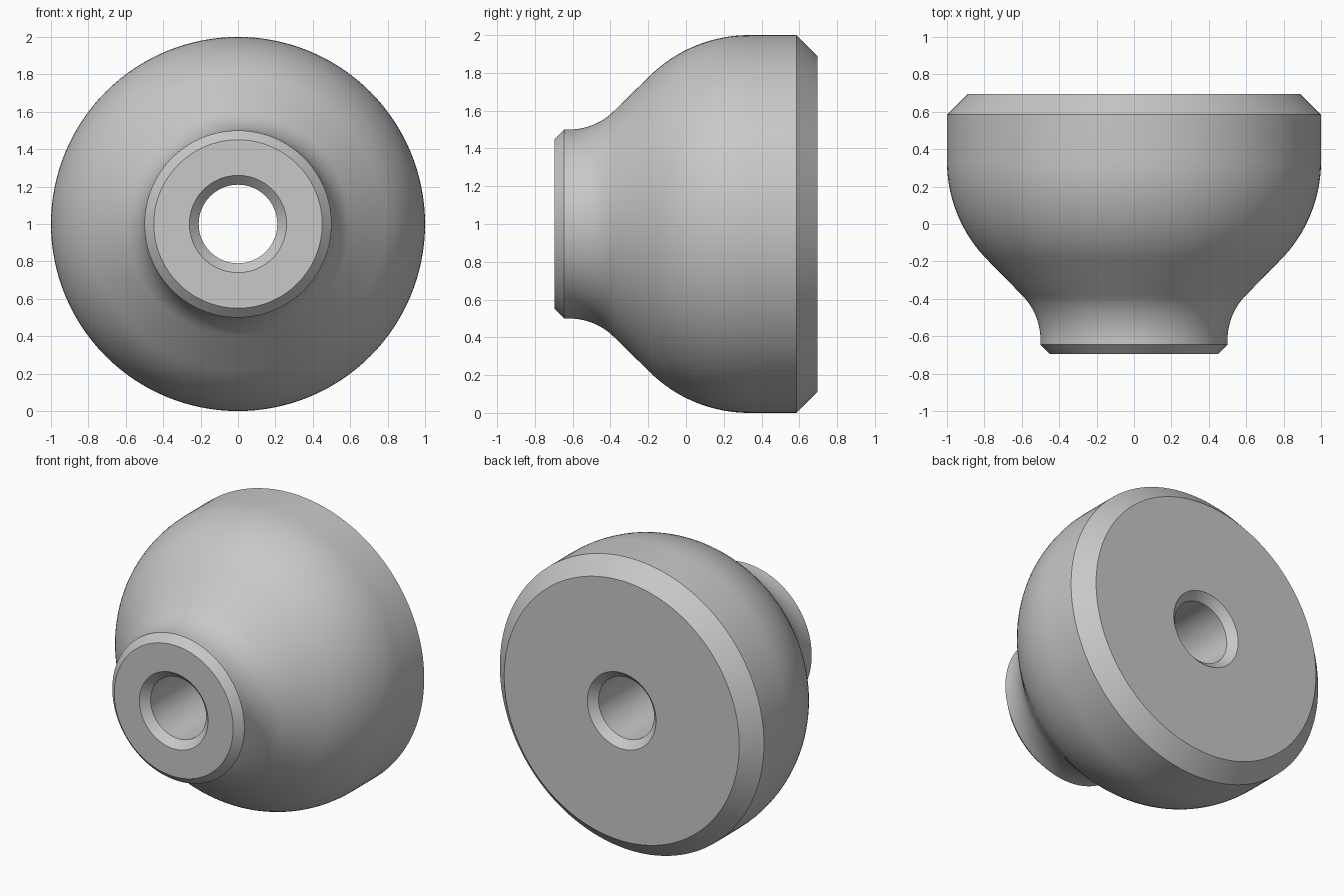
import bpy, bmesh
from math import radians, sin, cos, tau
from mathutils import Vector

if "Cube" in bpy.data.objects:
    bpy.data.objects.remove(bpy.data.objects["Cube"], do_unlink=True)

SEGMENTS = 128
STEPS = 16
AXIS = Vector((0, 0, 1))


def arc(centre_r, centre_y, radius, start, end):
    """Points (radius, y) along a circular arc, angles in degrees."""
    angles = [radians(start + (end - start) * i / STEPS) for i in range(STEPS + 1)]
    return [(centre_r + radius * cos(a), centre_y + radius * sin(a)) for a in angles]


# Plain grey material
grey = bpy.data.materials.new("plain grey")
colour = (0.58, 0.58, 0.58, 1)
grey.diffuse_color = colour
grey.use_nodes = True
grey.node_tree.nodes["Principled BSDF"].inputs["Base Color"].default_value = colour

# Half section of the knob as (radius, y): bevelled neck, flare, dome, bevelled base
front, back = -0.695, 0.695
profile = [(0.26, front), (0.45, front), (0.5, front + 0.05)]
profile += arc(0.84, -0.62, 0.34, 180, 135)
profile += arc(0.25, 0.335, 0.75, -45, 0)
profile += [(1.0, back - 0.11), (0.89, back), (0.26, back)]
# Countersunk through bore
profile += [(0.21, back - 0.05), (0.21, front + 0.05)]

# Revolve the closed section around the y axis
bm = bmesh.new()
rings = []
for i in range(SEGMENTS):
    a = tau * i / SEGMENTS
    rings.append([bm.verts.new(AXIS + Vector((r * cos(a), y, r * sin(a))))
                  for r, y in profile])
for i, ring in enumerate(rings):
    following = rings[(i + 1) % SEGMENTS]
    for j in range(len(profile)):
        k = (j + 1) % len(profile)
        bm.faces.new((ring[j], ring[k], following[k], following[j]))
bmesh.ops.recalc_face_normals(bm, faces=bm.faces)

mesh = bpy.data.meshes.new("knob")
bm.to_mesh(mesh)
bm.free()
mesh.materials.append(grey)
knob = bpy.data.objects.new("knob", mesh)
bpy.context.collection.objects.link(knob)

# Smooth curves, crisp bevel edges
bpy.ops.object.select_all(action="DESELECT")
knob.select_set(True)
bpy.context.view_layer.objects.active = knob
bpy.ops.object.shade_smooth_by_angle(angle=radians(30))
